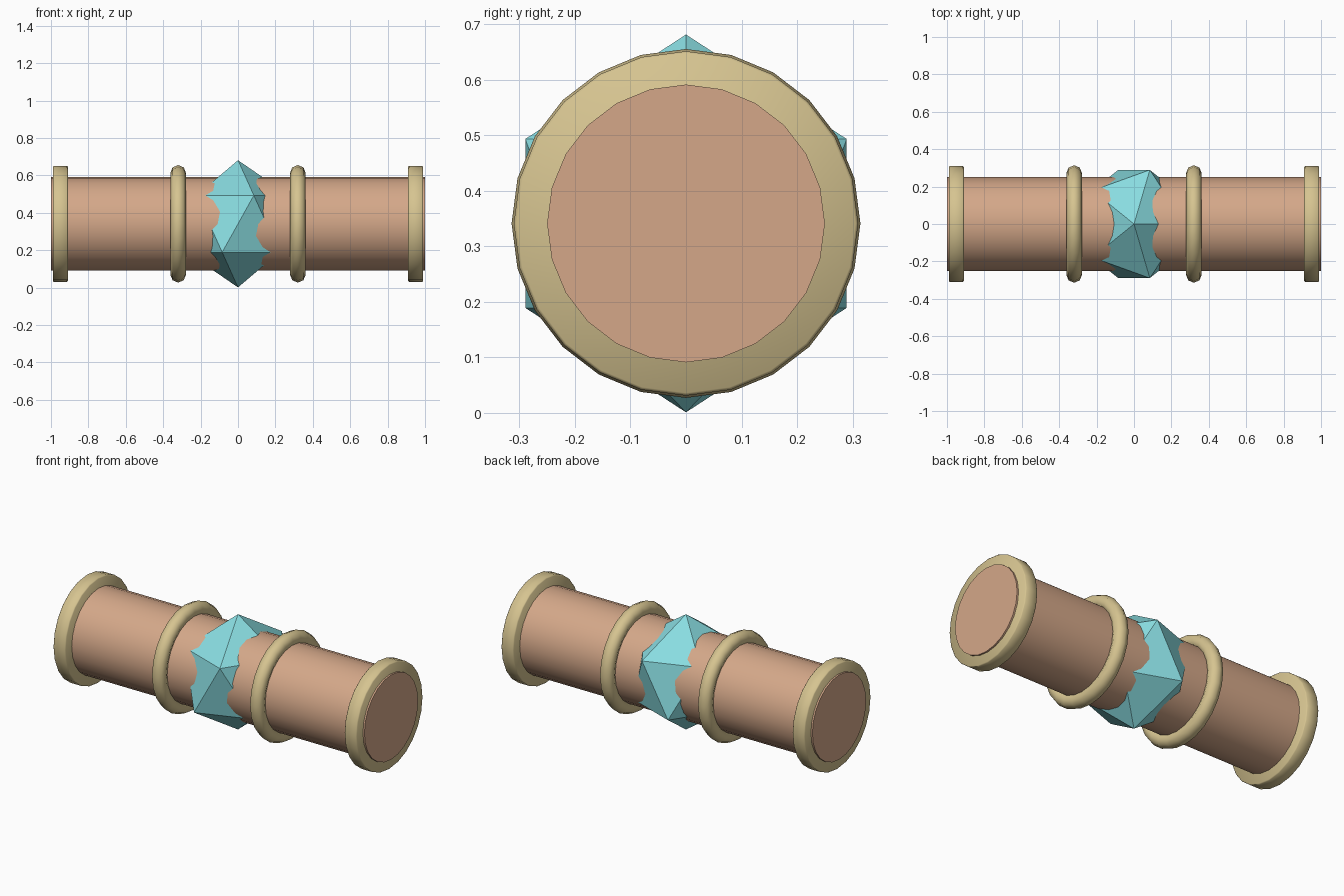
import bpy, bmesh, math
from mathutils import Matrix

if "Cube" in bpy.data.objects:
    bpy.data.objects.remove(bpy.data.objects["Cube"])

CENTRE_Z = 0.341
SIDES = 24


def material(name, rgb):
    m = bpy.data.materials.new(name)
    m.diffuse_color = (*rgb, 1)
    m.use_nodes = True
    m.node_tree.nodes["Principled BSDF"].inputs["Base Color"].default_value = m.diffuse_color
    return m


copper = material("copper", (0.66, 0.39, 0.25))
brass = material("pale brass", (0.67, 0.55, 0.28))
teal = material("teal crystal", (0.25, 0.72, 0.75))


def finish(name, bm, mat, smooth=True):
    bmesh.ops.recalc_face_normals(bm, faces=bm.faces)
    mesh = bpy.data.meshes.new(name)
    bm.to_mesh(mesh)
    bm.free()
    mesh.materials.append(mat)
    obj = bpy.data.objects.new(name, mesh)
    bpy.context.collection.objects.link(obj)
    obj.location.z = CENTRE_Z
    if smooth:
        bpy.ops.object.select_all(action='DESELECT')
        obj.select_set(True)
        bpy.context.view_layer.objects.active = obj
        bpy.ops.object.shade_smooth_by_angle(angle=math.radians(50))
    return obj


def lathe(name, profile, mat, closed=False):
    """Turn a profile of (x, radius) points around the x axis."""
    bm = bmesh.new()
    loops = []
    for x, r in profile:
        angles = [2 * math.pi * i / SIDES for i in range(SIDES)]
        loops.append([bm.verts.new((x, r * math.sin(a), r * math.cos(a))) for a in angles])
    pairs = list(zip(loops, loops[1:]))
    if closed:
        pairs.append((loops[-1], loops[0]))
    else:
        bm.faces.new(loops[0])
        bm.faces.new(loops[-1])
    for a, b in pairs:
        for i in range(SIDES):
            j = (i + 1) % SIDES
            bm.faces.new((a[i], a[j], b[j], b[i]))
    return finish(name, bm, mat)


# Main tube
lathe("handle_tube", [(-1, 0.25), (1, 0.25)], copper)

# End collars with a small chamfer, and the rounded middle rings
for side, sign in (("left", -1), ("right", 1)):
    cx, w, r, b = sign * 0.95, 0.04, 0.31, 0.005
    lathe(side + "_end_collar",
          [(cx - w, r - b), (cx - w + b, r), (cx + w - b, r), (cx + w, r - b)], brass)
    tube = [(sign * 0.32 + 0.042 * math.sin(k * math.pi / 4),
             0.272 + 0.042 * math.cos(k * math.pi / 4)) for k in range(8)]
    lathe(side + "_middle_ring", tube, brass, closed=True)

# Faceted crystal bursting through the middle
bm = bmesh.new()
bmesh.ops.create_icosphere(bm, subdivisions=1, radius=0.34)
bmesh.ops.transform(bm, matrix=Matrix.Diagonal((0.9, 1, 1, 1)), verts=bm.verts)
finish("crystal", bm, teal, smooth=False)
